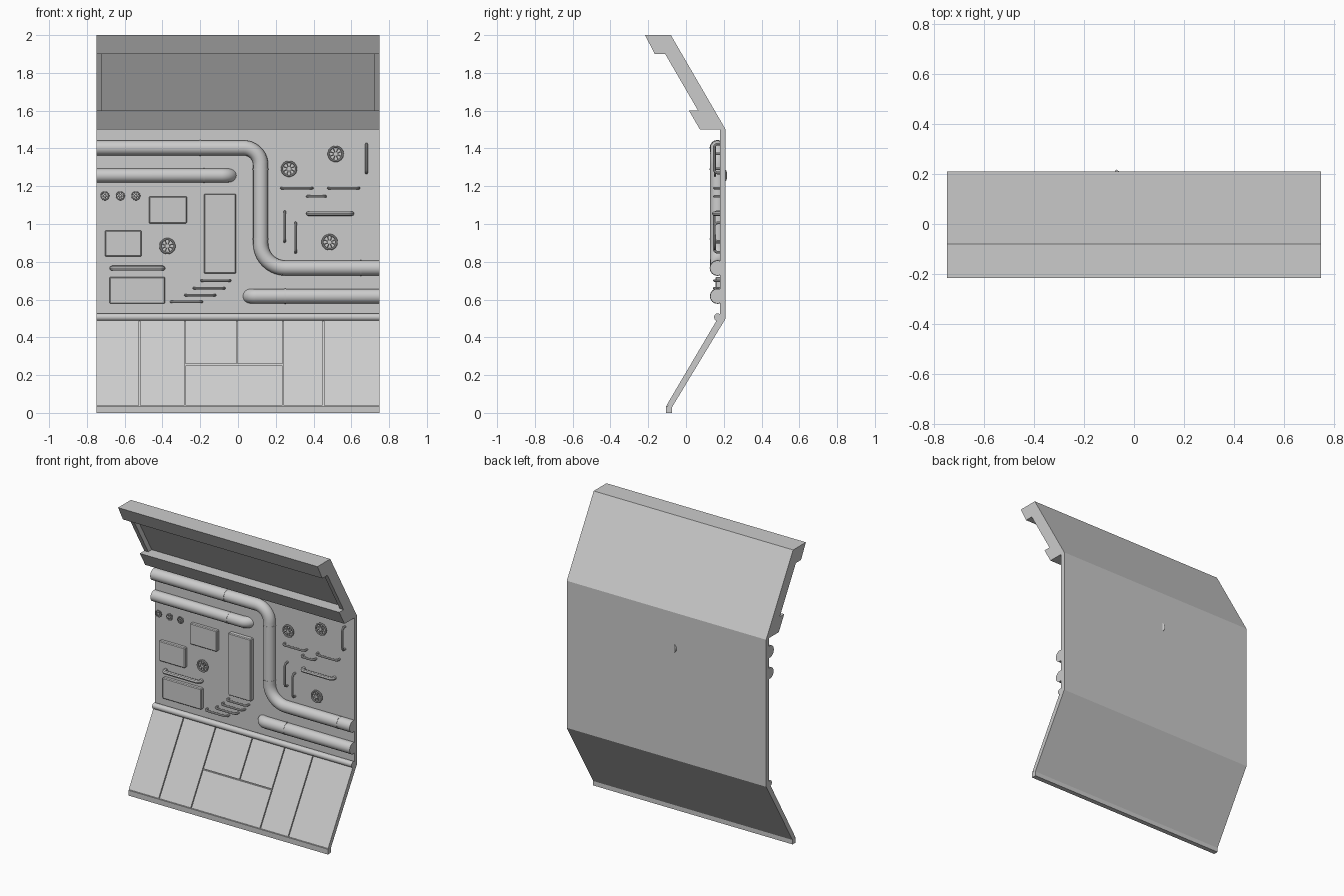
import bpy, bmesh, math
from mathutils import Vector

if "Cube" in bpy.data.objects:
    bpy.data.objects.remove(bpy.data.objects["Cube"])

WALL = 0.18   # y of the wall's front face


def finish(bm, name, smooth=False):
    bmesh.ops.recalc_face_normals(bm, faces=bm.faces[:])
    me = bpy.data.meshes.new(name)
    bm.to_mesh(me)
    bm.free()
    ob = bpy.data.objects.new(name, me)
    bpy.context.collection.objects.link(ob)
    if smooth:
        shade(ob)
    return ob


def shade(ob):
    bpy.ops.object.select_all(action='DESELECT')
    ob.select_set(True)
    bpy.context.view_layer.objects.active = ob
    bpy.ops.object.shade_smooth_by_angle(angle=math.radians(40))


def bevel(ob, width, segments=1):
    m = ob.modifiers.new("bevel", 'BEVEL')
    m.width, m.segments = width, segments


def prism(name, profile, x0, x1):
    """Extrude a (y, z) profile along x."""
    bm = bmesh.new()
    a = [bm.verts.new((x0, y, z)) for y, z in profile]
    b = [bm.verts.new((x1, y, z)) for y, z in profile]
    n = len(a)
    bm.faces.new(a)
    bm.faces.new(b[::-1])
    for i in range(n):
        bm.faces.new((a[i], b[i], b[(i + 1) % n], a[(i + 1) % n]))
    return finish(bm, name)


def rounded(pts, r, steps):
    """Round the corners of a path with arcs."""
    pts = [Vector(p) for p in pts]
    out = [pts[0]]
    for i in range(1, len(pts) - 1):
        p, rad = pts[i], r[i - 1]
        u, v = (pts[i - 1] - p).normalized(), (pts[i + 1] - p).normalized()
        th = math.pi - u.angle(v)
        t = rad * math.tan(th / 2)
        c = p + (u + v).normalized() * rad / math.cos(th / 2)
        s, e = p + u * t - c, p + v * t - c
        for k in range(steps + 1):
            f = k / steps
            out.append(c + (math.sin((1 - f) * th) * s + math.sin(f * th) * e) / math.sin(th))
    return out + [pts[-1]]


def tube(name, pts, radius, bends=(), steps=8, res=4):
    path = rounded(pts, bends, steps)
    cu = bpy.data.curves.new(name, 'CURVE')
    cu.dimensions = '3D'
    cu.bevel_depth, cu.bevel_resolution, cu.use_fill_caps = radius, res, True
    sp = cu.splines.new('POLY')
    sp.points.add(len(path) - 1)
    for q, p in zip(sp.points, path):
        q.co = (*p, 1)
    ob = bpy.data.objects.new(name, cu)
    bpy.context.collection.objects.link(ob)
    bpy.ops.object.select_all(action='DESELECT')
    ob.select_set(True)
    bpy.context.view_layer.objects.active = ob
    bpy.ops.object.convert(target='MESH')
    shade(bpy.context.view_layer.objects.active)


# Folded wall shell with overhanging header
def back(z):
    return 0.21 - (z - 1.5) * 0.58


def slope(z):
    return -0.106 + (z - 0.035) * 0.59


prism("wall_shell", [
    (-0.217, 2.0), (-0.165, 1.9), (back(1.9) - 0.05, 1.9), (back(1.6) - 0.05, 1.6),
    (0.016, 1.6), (0.074, 1.5), (WALL, 1.5), (WALL, 0.5), (slope(0.04) + 0.008, 0.036),
    (-0.106, 0.036), (-0.106, 0), (-0.074, 0), (-0.074, 0.03), (0.21, 0.5),
    (0.21, 1.5), (-0.08, 2.0)], -0.75, 0.75)

# Side rails of the header recess
for s in (-1, 1):
    prism("header_side_rail", [(back(z) - d, z) for z, d in
          ((1.9, 0.088), (1.9, 0.04), (1.6, 0.04), (1.6, 0.088))], s * 0.72, s * 0.75)

# Sloped lower cladding panels
G = 0.003
for x0, x1, z0, z1 in ((-0.75, -0.522, 0.04, 0.5), (-0.522, -0.281, 0.04, 0.5),
                       (-0.281, 0.239, 0.04, 0.255), (-0.281, -0.005, 0.255, 0.5),
                       (-0.005, 0.239, 0.255, 0.5), (0.239, 0.451, 0.04, 0.5),
                       (0.451, 0.75, 0.04, 0.5)):
    a, b = z0 + G * (z0 > 0.1), z1 - G * (z1 < 0.4)
    prism("lower_panel", [(slope(a), a), (slope(b), b), (slope(b) + 0.012, b), (slope(a) + 0.012, a)],
          x0 + G * (x0 > -0.74), x1 - G * (x1 < 0.74))

# Trim tube at the fold
tube("fold_trim", [(-0.75, 0.168, 0.507), (0.75, 0.168, 0.507)], 0.02)

# Large pipes
PY = 0.167
tube("main_pipe", [(-0.75, PY, 1.403), (0.12, PY, 1.403), (0.12, PY, 0.767), (0.75, PY, 0.767)],
     0.04, (0.09, 0.13), 10, 6)
tube("upper_pipe", [(-0.75, PY, 1.257), (-0.059, PY, 1.257), (-0.04, 0.2, 1.257)], 0.037, (0.05,), 8, 6)
tube("lower_pipe", [(0.75, PY, 0.618), (0.06, PY, 0.618), (0.06, 0.207, 0.618)], 0.039, (0.04,), 8, 6)

# Thin pipe joints
for x, z, r, vertical in ((-0.2, 1.403, 0.042, 0), (-0.18, 1.257, 0.039, 0), (0.25, 0.618, 0.041, 0),
                          (0.65, 0.767, 0.042, 0), (0.12, 1.29, 0.042, 1), (0.12, 0.92, 0.042, 1)):
    d = Vector((0, 0, 0.003)) if vertical else Vector((0.003, 0, 0))
    p = Vector((x, PY, z))
    tube("pipe_joint", [p - d, p + d], r, res=6)

# Equipment boxes
for x0, x1, z0, z1, y in ((-0.472, -0.27, 1.003, 1.146, 0.157), (-0.705, -0.51, 0.827, 0.965, 0.157),
                          (-0.68, -0.387, 0.578, 0.72, 0.157), (-0.18, -0.01, 0.737, 1.16, 0.15)):
    bevel(prism("equipment_box", [(y, z0), (y, z1), (0.19, z1), (0.19, z0)], x0, x1), 0.005)

# Thin conduits whose ends bend into the wall
CONDUITS = ((-0.68, -0.385, 0.766, 0.013), (-0.2, -0.035, 0.7, 0.007), (-0.24, -0.065, 0.66, 0.007),
            (-0.285, -0.115, 0.623, 0.007), (-0.36, -0.185, 0.588, 0.007), (0.223, 0.4, 1.19, 0.007),
            (0.472, 0.647, 1.19, 0.007), (0.36, 0.47, 1.146, 0.007), (0.36, 0.615, 1.055, 0.012))
for x0, x1, z, r in CONDUITS:
    a, b = x0 + r, x1 - r
    tube("conduit", [(a, 0.19, z), (a, 0.15, z), (b, 0.15, z), (b, 0.19, z)], r, (0.018, 0.018), 5, 2)
for x, z0, z1 in ((0.247, 0.9, 1.072), (0.305, 0.843, 1.013), (0.68, 1.263, 1.43)):
    a, b, r = z0 + 0.007, z1 - 0.007, 0.007
    tube("conduit", [(x, 0.19, a), (x, 0.15, a), (x, 0.15, b), (x, 0.19, b)], r, (0.018, 0.018), 5, 2)


# Valve wheels: rim, spokes, hub and stem
def valve(x, z, r):
    y, t = 0.153, r * 0.13
    bpy.ops.mesh.primitive_torus_add(major_radius=r - t, minor_radius=t, major_segments=24,
                                     minor_segments=8, location=(x, y, z), rotation=(math.pi / 2, 0, 0))
    bpy.context.object.name = "valve_rim"
    shade(bpy.context.object)
    for k in range(4):
        a = k * math.pi / 4 + math.pi / 8
        d = Vector((math.cos(a), 0, math.sin(a))) * (r - t)
        p = Vector((x, y, z))
        tube("valve_spoke", [p - d, p + d], t * 0.7, res=1)
    tube("valve_hub", [(x, y - t, z), (x, y + t, z)], r * 0.25, res=2)
    tube("valve_stem", [(x, y, z), (x, 0.19, z)], r * 0.15, res=2)


for x, z in ((0.517, 1.371), (0.27, 1.292), (0.485, 0.904), (-0.374, 0.883)):
    valve(x, z, 0.043)
for x in (-0.705, -0.623, -0.541):
    valve(x, 1.149, 0.024)
